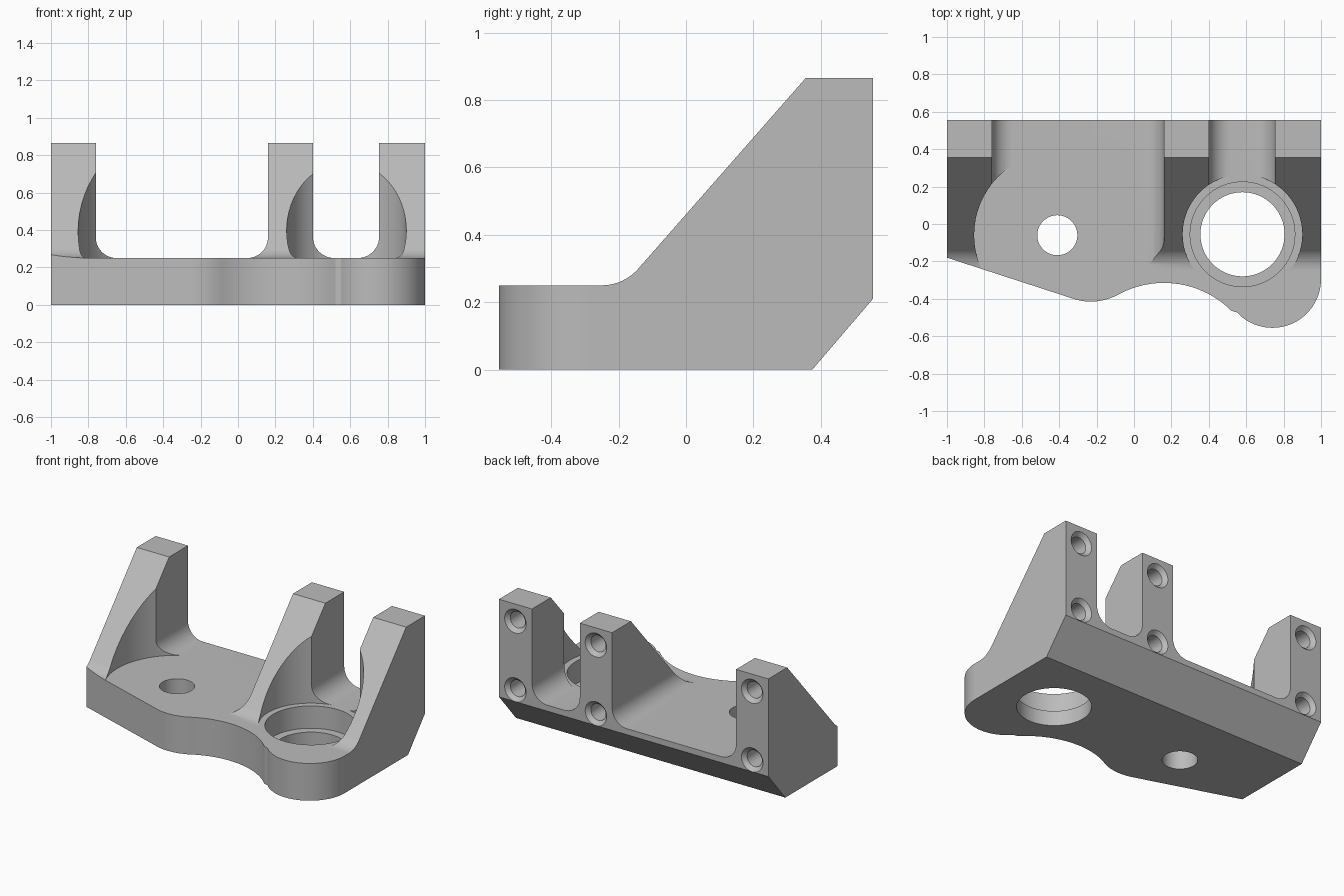
import bpy, bmesh, math
from mathutils import Vector

cube = bpy.data.objects.get("Cube")
if cube:
    bpy.data.objects.remove(cube, do_unlink=True)

metal = bpy.data.materials.new("plain grey")
metal.use_nodes = True
grey = (0.5, 0.5, 0.5, 1)
metal.diffuse_color = grey
metal.node_tree.nodes["Principled BSDF"].inputs["Base Color"].default_value = grey


def arc(cx, cy, r, start, end, n=12):
    angles = [math.radians(start + (end - start) * i / n) for i in range(n + 1)]
    return [(cx + r * math.cos(a), cy + r * math.sin(a)) for a in angles]


def loft(name, rings):
    """Closed solid through matching rings of 3D points."""
    bm = bmesh.new()
    loops = [[bm.verts.new(p) for p in ring] for ring in rings]
    n = len(loops[0])
    for a, b in zip(loops, loops[1:]):
        for i in range(n):
            j = (i + 1) % n
            bm.faces.new((a[i], a[j], b[j], b[i]))
    bm.faces.new(loops[0])
    bm.faces.new(loops[-1])
    bmesh.ops.recalc_face_normals(bm, faces=bm.faces)
    mesh = bpy.data.meshes.new(name)
    bm.to_mesh(mesh)
    bm.free()
    mesh.materials.append(metal)
    obj = bpy.data.objects.new(name, mesh)
    bpy.context.collection.objects.link(obj)
    return obj


def prism(name, points, axis, low, high):
    def place(p, d):
        q = list(p)
        q.insert(axis, d)
        return Vector(q)
    return loft(name, [[place(p, d) for p in points] for d in (low, high)])


def cylinder(name, x, y, r, low, high, n=64):
    return prism(name, arc(x, y, r, 0, 360, n)[:-1], 2, low, high)


def combine(target, tool, operation="DIFFERENCE"):
    mod = target.modifiers.new("cut", "BOOLEAN")
    mod.operation = operation
    mod.solver = "EXACT"
    mod.object = tool
    bpy.context.view_layer.objects.active = target
    bpy.ops.object.modifier_apply(modifier=mod.name)
    bpy.data.objects.remove(tool, do_unlink=True)


FLOOR = 0.25

# Body: side profile with gussets, filleted into the plate
side = [(-0.7, 0), (0.375, 0), (0.555, 0.21), (0.555, 0.865), (0.355, 0.865)]
side += arc(-0.25, FLOOR + 0.1436, 0.1436, -41.3, -90, 10)
side += [(-0.7, FLOOR)]
bracket = prism("mounting_bracket", side, 0, -1.2, 1.2)

# Plan outline with the wavy front edge
plan = [(1, 0.7), (-1, 0.7), (-1, -0.18)]
plan += arc(-0.23, -0.115, 0.3, 252.5, 298.8, 12)
plan += arc(0.16, -0.825, 0.51, 116, 45, 20)
plan += arc(0.74, -0.295, 0.26, 223, 360, 32)
combine(bracket, prism("outline", plan, 2, -0.2, 1.2), "INTERSECT")

# Channels between the three posts, rounded at the floor
for left, right, r in ((-0.76, 0.16, 0.11), (0.40, 0.755, 0.115)):
    shape = [(right, 1.2), (left, 1.2)]
    shape += arc(left + r, FLOOR + r, r, 180, 270)
    shape += arc(right - r, FLOOR + r, r, 270, 360)
    combine(bracket, prism("channel", shape, 1, -0.9, 0.9))

# Round clearances, through holes and bearing seat
for x, y, r, low in ((-0.41, -0.06, 0.445, FLOOR),
                     (0.58, -0.055, 0.32, FLOOR),
                     (0.58, -0.055, 0.28, 0.1),
                     (0.58, -0.055, 0.225, -0.2),
                     (-0.41, -0.06, 0.107, -0.2)):
    combine(bracket, cylinder("bore", x, y, r, low, 1.3))

# Countersunk blind screw holes in the back of each post
for x in (-0.88, 0.28, 0.878):
    for z in (0.75, 0.29):
        steps = ((0.105, 0.58), (0.055, 0.53), (0.055, 0.36))
        rings = [[Vector((px, y, pz)) for px, pz in arc(x, z, r, 0, 360, 32)[:-1]]
                 for r, y in steps]
        combine(bracket, loft("screw_hole", rings))

# Smooth curved walls, crisp edges
bpy.ops.object.select_all(action="DESELECT")
bracket.select_set(True)
bpy.context.view_layer.objects.active = bracket
bpy.ops.object.shade_smooth_by_angle(angle=math.radians(25))
weighted = bracket.modifiers.new("weighted normals", "WEIGHTED_NORMAL")
weighted.keep_sharp = True
